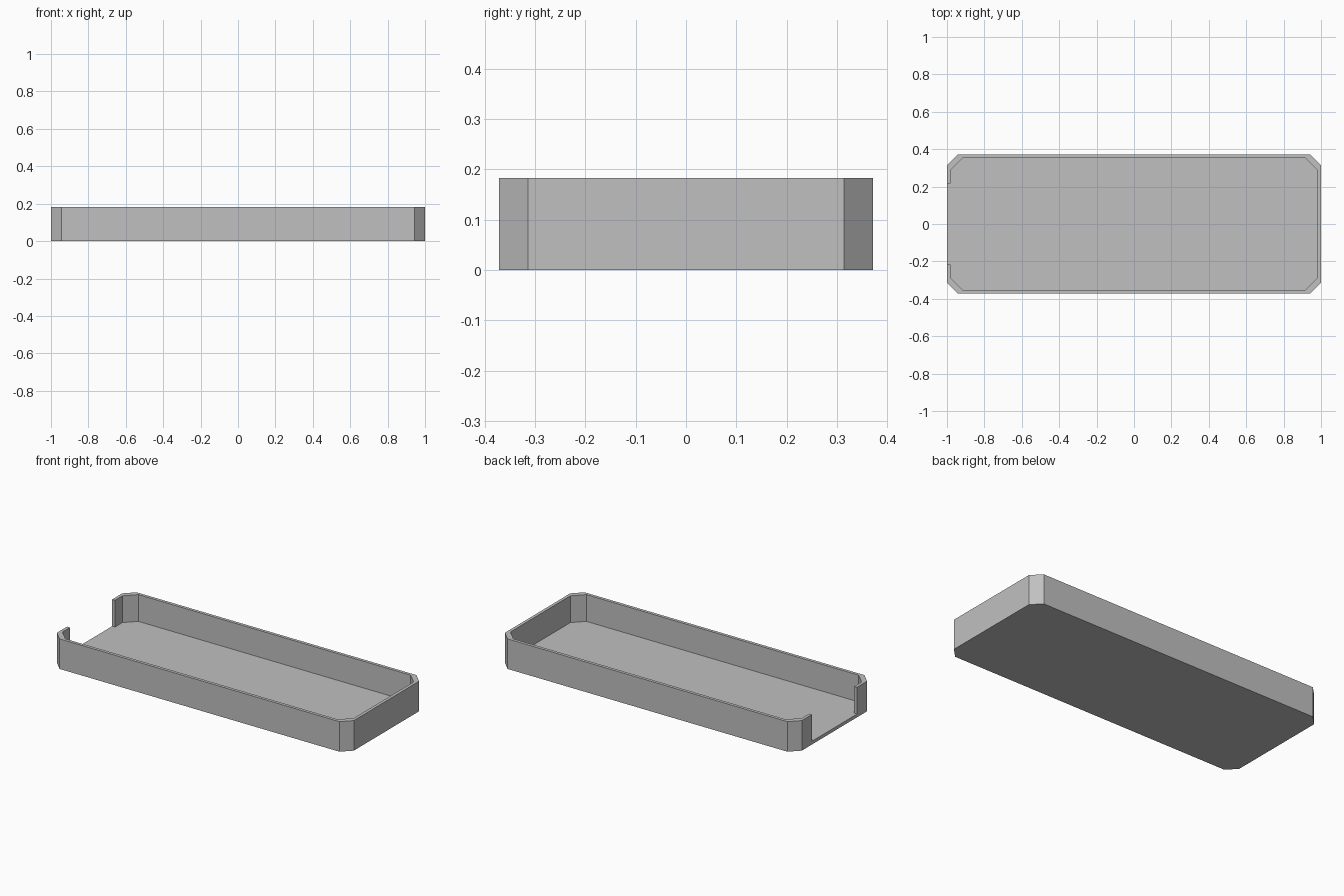
import bpy
import bmesh

cube = bpy.data.objects.get("Cube")
if cube:
    bpy.data.objects.remove(cube, do_unlink=True)

HEIGHT = 0.183
FLOOR = 0.02
OPENING = 0.217  # half width of the gap in the end wall

grey = bpy.data.materials.new("light grey")
grey.use_nodes = True
colour = (0.53, 0.53, 0.53, 1)
grey.diffuse_color = colour
grey.node_tree.nodes["Principled BSDF"].inputs["Base Color"].default_value = colour


def half_outline(x, y, chamfer):
    """Upper half of a chamfered rectangle, from +x round to -x."""
    return [(x, y - chamfer), (x - chamfer, y), (chamfer - x, y), (-x, y - chamfer)]


def mirrored(points):
    """Close a half outline by mirroring it across y = 0."""
    return points + [(x, -y) for x, y in reversed(points)]


def prism(name, outline, bottom, top):
    bm = bmesh.new()
    base = bm.faces.new([bm.verts.new((x, y, bottom)) for x, y in outline])
    walls = bmesh.ops.extrude_face_region(bm, geom=[base], use_keep_orig=True)
    verts = [v for v in walls["geom"] if isinstance(v, bmesh.types.BMVert)]
    bmesh.ops.translate(bm, verts=verts, vec=(0, 0, top - bottom))
    bmesh.ops.recalc_face_normals(bm, faces=bm.faces)
    mesh = bpy.data.meshes.new(name)
    bm.to_mesh(mesh)
    bm.free()
    mesh.materials.append(grey)
    obj = bpy.data.objects.new(name, mesh)
    bpy.context.collection.objects.link(obj)
    return obj


# Solid tray with chamfered corners
tray = prism("tray", mirrored(half_outline(1, 0.371, 0.057)), 0, HEIGHT)

# Cavity that runs out through the gap in the end wall
inner = half_outline(0.981, 0.352, 0.064)
gap = [(-0.981, OPENING), (-1.1, OPENING)]
cavity = prism("cavity_cutter", mirrored(inner + gap), FLOOR, HEIGHT + 0.1)
cavity.hide_render = True

# Hollow the tray, then drop the cutter
cut = tray.modifiers.new("hollow", "BOOLEAN")
cut.operation = "DIFFERENCE"
cut.solver = "EXACT"
cut.object = cavity
bpy.context.view_layer.objects.active = tray
bpy.ops.object.modifier_apply(modifier=cut.name)
bpy.data.objects.remove(cavity, do_unlink=True)
